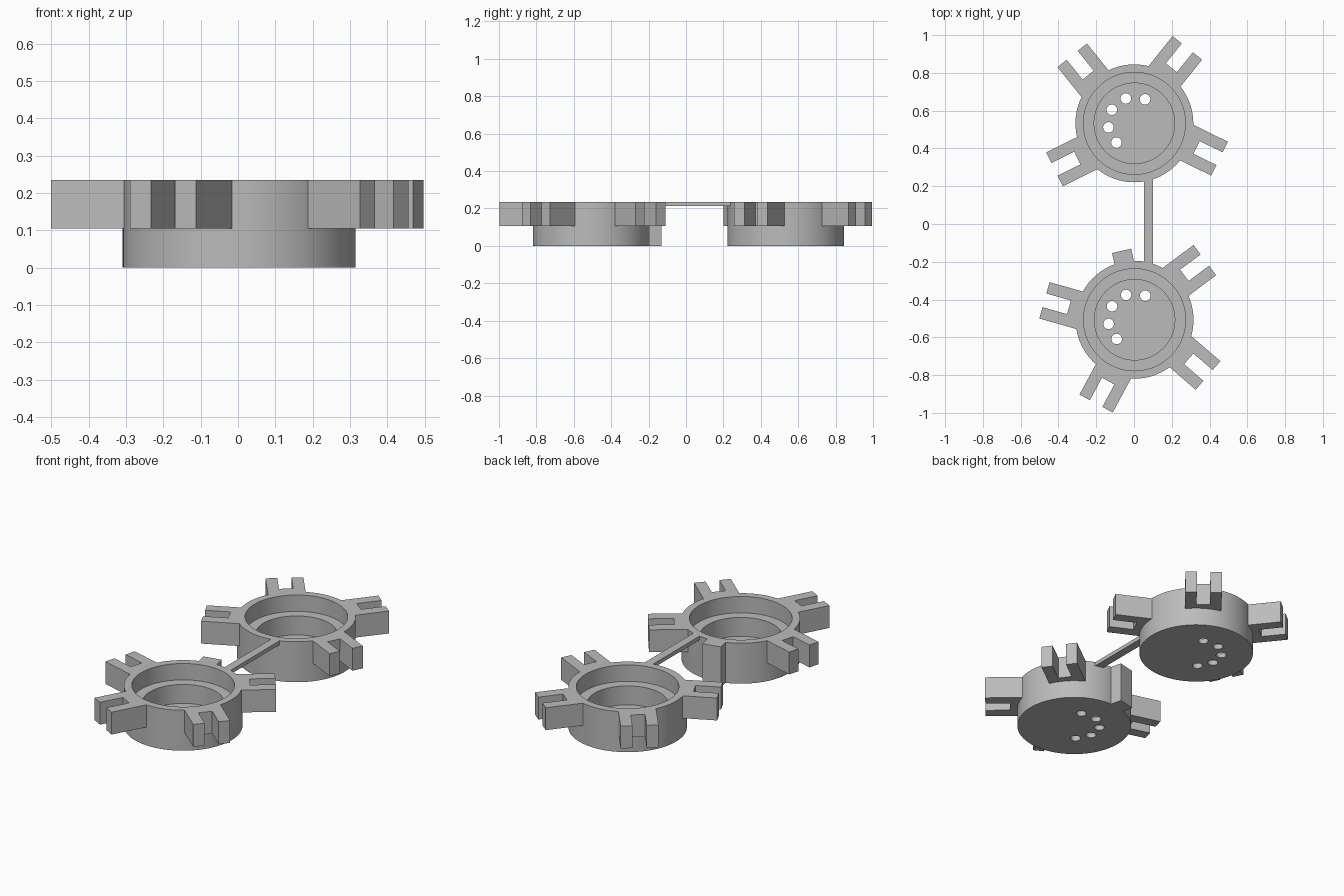
import bpy, bmesh, math
from mathutils import Matrix, Vector

if "Cube" in bpy.data.objects:
    bpy.data.objects.remove(bpy.data.objects["Cube"])

TOP = 0.235          # upper rim height
ARM_BOTTOM = 0.105   # underside of the forked arms
RADIUS = 0.312       # cup outer radius
ARM_STEP = 77.5      # degrees between arms

grey = bpy.data.materials.new("plain_grey")
grey.use_nodes = True
grey.diffuse_color = (0.5, 0.5, 0.5, 1)
grey.node_tree.nodes["Principled BSDF"].inputs["Base Color"].default_value = (0.5, 0.5, 0.5, 1)


def make_object(name, bm):
    bmesh.ops.recalc_face_normals(bm, faces=bm.faces)
    mesh = bpy.data.meshes.new(name)
    bm.to_mesh(mesh)
    bm.free()
    mesh.materials.append(grey)
    obj = bpy.data.objects.new(name, mesh)
    bpy.context.collection.objects.link(obj)
    return obj


def make_active(obj):
    bpy.ops.object.select_all(action='DESELECT')
    obj.select_set(True)
    bpy.context.view_layer.objects.active = obj


def prism(name, outline, bottom, top, center=(0, 0), angle=0):
    """Extrude a flat outline upward, then turn it about z and place it."""
    bm = bmesh.new()
    face = bm.faces.new([bm.verts.new((x, y, bottom)) for x, y in outline])
    up = bmesh.ops.extrude_face_region(bm, geom=[face])
    moved = [v for v in up["geom"] if isinstance(v, bmesh.types.BMVert)]
    bmesh.ops.translate(bm, verts=moved, vec=(0, 0, top - bottom))
    place = Matrix.Translation((*center, 0)) @ Matrix.Rotation(math.radians(angle), 4, 'Z')
    bmesh.ops.transform(bm, matrix=place, verts=bm.verts)
    return make_object(name, bm)


def rectangle(x0, x1, y0, y1):
    return [(x0, y0), (x1, y0), (x1, y1), (x0, y1)]


def cup(name, center):
    # Stepped bowl turned from a half profile
    profile = [(0, 0), (RADIUS, 0), (RADIUS, TOP), (0.27, TOP), (0.27, 0.14),
               (0.213, 0.14), (0.213, 0.03), (0, 0.03)]
    bm = bmesh.new()
    verts = [bm.verts.new((r, 0, z)) for r, z in profile]
    edges = [bm.edges.new(pair) for pair in zip(verts, verts[1:])]
    bmesh.ops.spin(bm, geom=verts + edges, cent=(0, 0, 0), axis=(0, 0, 1),
                   angle=math.tau, steps=96, use_duplicate=False)
    bmesh.ops.remove_doubles(bm, verts=bm.verts, dist=0.0001)
    bmesh.ops.translate(bm, verts=bm.verts, vec=(*center, 0))
    bowl = make_object(name, bm)

    # Round holes through the floor
    bm = bmesh.new()
    for angle in (66, 109, 149, 189, 227):
        a = math.radians(angle)
        spot = Vector((*center, 0.015)) + 0.139 * Vector((math.cos(a), math.sin(a), 0))
        bmesh.ops.create_cone(bm, cap_ends=True, segments=24, radius1=0.028,
                              radius2=0.028, depth=0.1, matrix=Matrix.Translation(spot))
    cutter = make_object("hole_cutter", bm)
    cutter.hide_render = True
    mod = bowl.modifiers.new("floor_holes", 'BOOLEAN')
    mod.operation = 'DIFFERENCE'
    mod.solver = 'EXACT'
    mod.object = cutter
    make_active(bowl)
    bpy.ops.object.modifier_apply(modifier=mod.name)
    bpy.data.objects.remove(cutter)
    bpy.ops.object.shade_smooth_by_angle(angle=math.radians(30))


def forked_arms(name, center, first_angle):
    # Four two-pronged arms, each set slightly to one side of its radius
    root, slot, tip = 0.276, 0.352, 0.487
    half, gap, shift = 0.1, 0.0375, 0.031
    side = [(root, half), (tip, half), (tip, gap), (slot, gap)]
    outline = side + [(x, -y) for x, y in reversed(side)]
    outline = [(x, y + shift) for x, y in outline]
    for i in range(4):
        prism(f"{name}_{i + 1}", outline, ARM_BOTTOM, TOP, center, first_angle - i * ARM_STEP)


back, front = (0.002, 0.533), (0.003, -0.507)
cup("back_cup", back)
cup("front_cup", front)
forked_arms("back_arm", back, 206.3)
forked_arms("front_arm", front, 36.7)

# Full-height key block on the front cup
prism("key_block", rectangle(0.28, 0.371, -0.067, 0.037), 0, TOP, front, 103)

# Thin strip joining the two rims
prism("bridge", rectangle(0.053, 0.101, -0.22, 0.25), 0.212, TOP)
